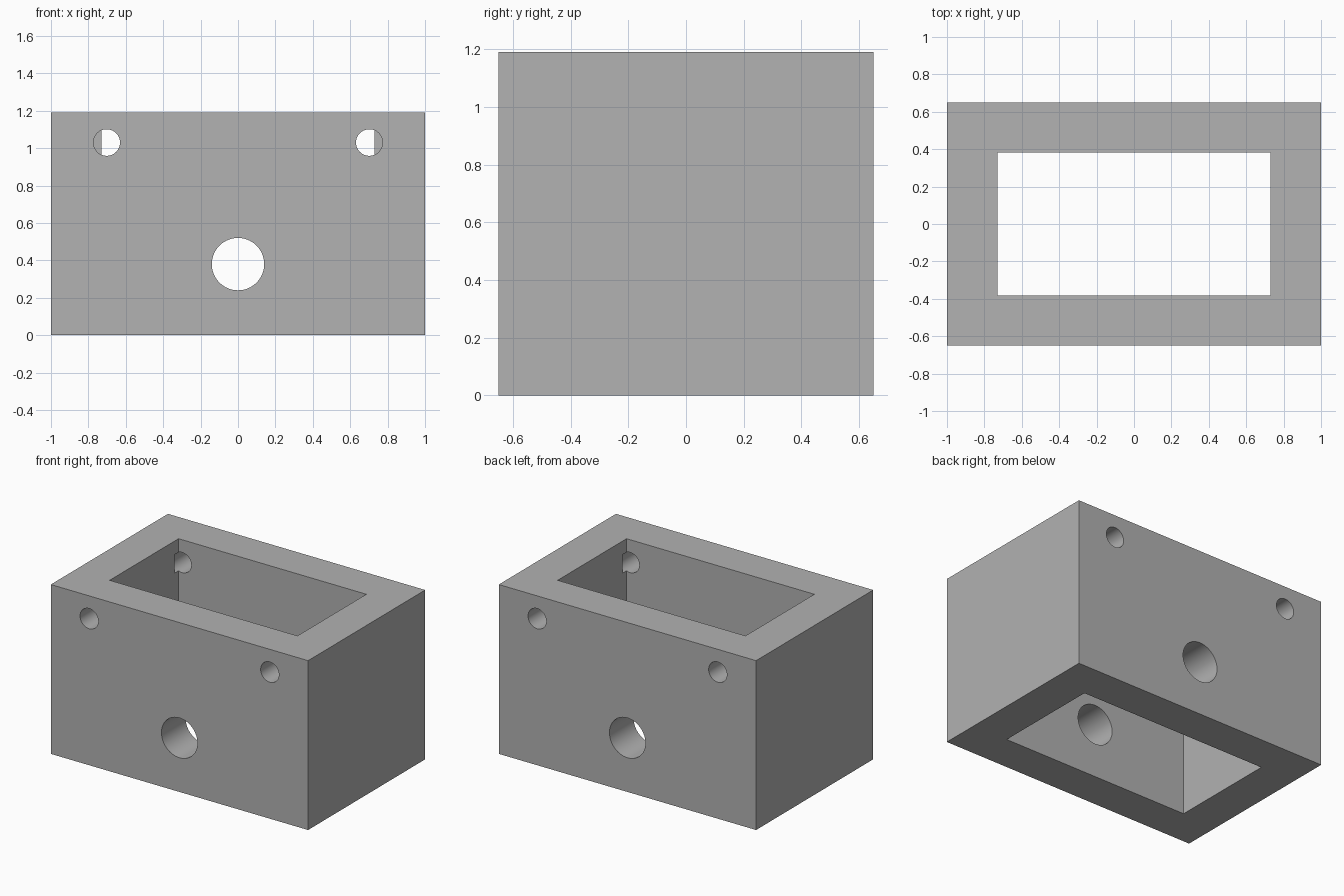
import bpy
import math

old = bpy.data.objects.get("Cube")
if old:
    bpy.data.objects.remove(old, do_unlink=True)

# Overall proportions
WIDTH, DEPTH, HEIGHT = 2.0, 1.3, 1.19
CAVITY_W, CAVITY_D = 1.46, 0.765
PIN_DEPTH = 0.315

# Single plain colour
grey = bpy.data.materials.new("plain_grey")
grey.use_nodes = True
colour = (0.445, 0.445, 0.445, 1)
grey.diffuse_color = colour
grey.node_tree.nodes["Principled BSDF"].inputs["Base Color"].default_value = colour


def box(name, size, z):
    bpy.ops.mesh.primitive_cube_add(size=1, location=(0, 0, z))
    obj = bpy.context.object
    obj.name = name
    obj.scale = size
    bpy.ops.object.transform_apply(location=True, rotation=False, scale=True)
    obj.data.materials.append(grey)
    return obj


def drill(name, radius, length, x, y, z):
    bpy.ops.mesh.primitive_cylinder_add(
        vertices=64, radius=radius, depth=length,
        location=(x, y, z), rotation=(math.pi / 2, 0, 0))
    obj = bpy.context.object
    obj.name = name
    obj.data.materials.append(grey)
    return obj


def cut(target, cutter):
    cutter.hide_render = True
    mod = target.modifiers.new("cut", "BOOLEAN")
    mod.operation = "DIFFERENCE"
    mod.solver = "EXACT"
    mod.object = cutter
    bpy.context.view_layer.objects.active = target
    bpy.ops.object.modifier_apply(modifier=mod.name)
    bpy.data.objects.remove(cutter, do_unlink=True)


# Block with an open rectangular shaft from top to bottom
body = box("housing_block", (WIDTH, DEPTH, HEIGHT), HEIGHT / 2)
cut(body, box("shaft_cutter", (CAVITY_W, CAVITY_D, HEIGHT * 2), HEIGHT / 2))

# Large bore through the front and back walls
cut(body, drill("bore_cutter", 0.14, DEPTH * 2, 0, 0, 0.38))

# Pin holes in both walls, ending just past the inner wall faces
for side in (-1, 1):
    for face in (-1, 1):
        inner = DEPTH / 2 - PIN_DEPTH
        length = PIN_DEPTH + 0.1
        cut(body, drill("pin_hole_cutter", 0.071, length,
                        side * 0.702, face * (inner + length / 2), 1.03))

# Smooth the round holes, keep the block edges sharp
bpy.ops.object.select_all(action="DESELECT")
body.select_set(True)
bpy.context.view_layer.objects.active = body
bpy.ops.object.shade_smooth_by_angle(angle=math.radians(30))
